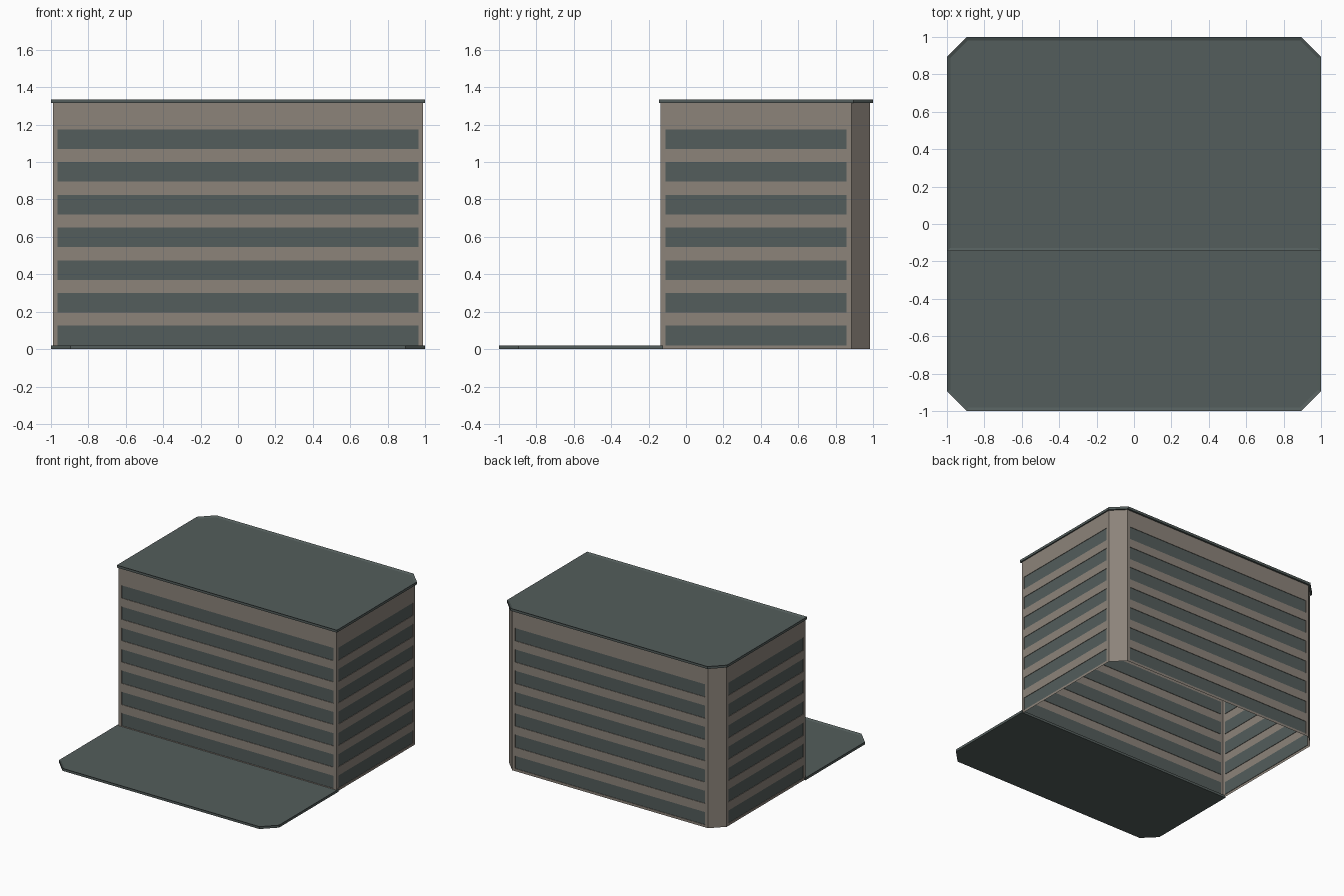
import bpy, bmesh
from mathutils import Vector

if "Cube" in bpy.data.objects:
    bpy.data.objects.remove(bpy.data.objects["Cube"])


def material(name, rgb):
    m = bpy.data.materials.new(name)
    m.diffuse_color = (*rgb, 1)
    m.use_nodes = True
    m.node_tree.nodes["Principled BSDF"].inputs["Base Color"].default_value = m.diffuse_color
    return m


WALL = material("wall_taupe", (0.262, 0.229, 0.195))
SLATE = material("slate_grey", (0.087, 0.110, 0.106))


def finish(name, bm, mats):
    me = bpy.data.meshes.new(name)
    bm.to_mesh(me)
    bm.free()
    for m in mats:
        me.materials.append(m)
    ob = bpy.data.objects.new(name, me)
    bpy.context.collection.objects.link(ob)
    return ob


def mirrored(half):
    """Closed outline from its right half, listed front to back."""
    return half + [(-x, y) for x, y in reversed(half)]


def rimmed_slab(name, half, z0, z1):
    """Flat slab with a low raised rim round its top."""
    bm = bmesh.new()
    base = bm.faces.new([bm.verts.new((x, y, z0)) for x, y in mirrored(half)])
    top = bmesh.ops.extrude_face_region(bm, geom=[base])["geom"]
    bmesh.ops.translate(bm, vec=(0, 0, z1 - z0),
                        verts=[g for g in top if isinstance(g, bmesh.types.BMVert)])
    if not base.is_valid or abs(base.calc_center_median().z - z0) > 1e-4 \
            or not any(f.calc_center_median().z < z0 + 1e-4 for f in bm.faces):
        bm.faces.new([v for v in bm.verts if v.co.z < z0 + 1e-4])
    bmesh.ops.recalc_face_normals(bm, faces=bm.faces)
    roof = [f for f in bm.faces if f.calc_center_median().z > z1 - 1e-4]
    bmesh.ops.inset_region(bm, faces=roof, thickness=0.018, use_even_offset=True)
    # sink the panel inside the rim
    for v in roof[0].verts:
        v.co.z -= 0.008
    return finish(name, bm, [SLATE])


# Roof with cut back corners, and terrace with cut front corners
rimmed_slab("roof", [(1, -0.145), (1, 0.895), (0.895, 1)], 1.315, 1.335)
rimmed_slab("terrace", [(0.895, -1), (1, -0.895), (1, -0.122)], 0, 0.02)

# Wall shell, open below, with seven strip windows on each main side
TOP, FLOORS, MARGIN = 1.32, 7, 0.026
zs = [0.0]
for i in range(FLOORS):
    zs += [0.02 + 0.175 * i, 0.125 + 0.175 * i]
zs.append(TOP)

outline = [Vector(p) for p in mirrored([(0.99, -0.135), (0.99, 0.885), (0.89, 0.985)])]
bm = bmesh.new()
windows = []
for a, b in zip(outline, outline[1:] + outline[:1]):
    length = (b - a).length
    plain = length < 0.3
    us = [0, length] if plain else [0, MARGIN, length - MARGIN, length]
    grid = [[bm.verts.new((*(a + (b - a) * (u / length)), z)) for u in us] for z in zs]
    for r in range(len(zs) - 1):
        for c in range(len(us) - 1):
            f = bm.faces.new((grid[r][c], grid[r][c + 1], grid[r + 1][c + 1], grid[r + 1][c]))
            if not plain and c == 1 and r % 2 == 1:
                windows.append(f)
bmesh.ops.remove_doubles(bm, verts=bm.verts, dist=1e-5)
bm.normal_update()

# Recess the glass slightly
for f in bmesh.ops.extrude_discrete_faces(bm, faces=windows)["faces"]:
    f.material_index = 1
    f.normal_update()
    bmesh.ops.translate(bm, vec=f.normal * -0.004, verts=f.verts)
finish("walls", bm, [WALL, SLATE])
